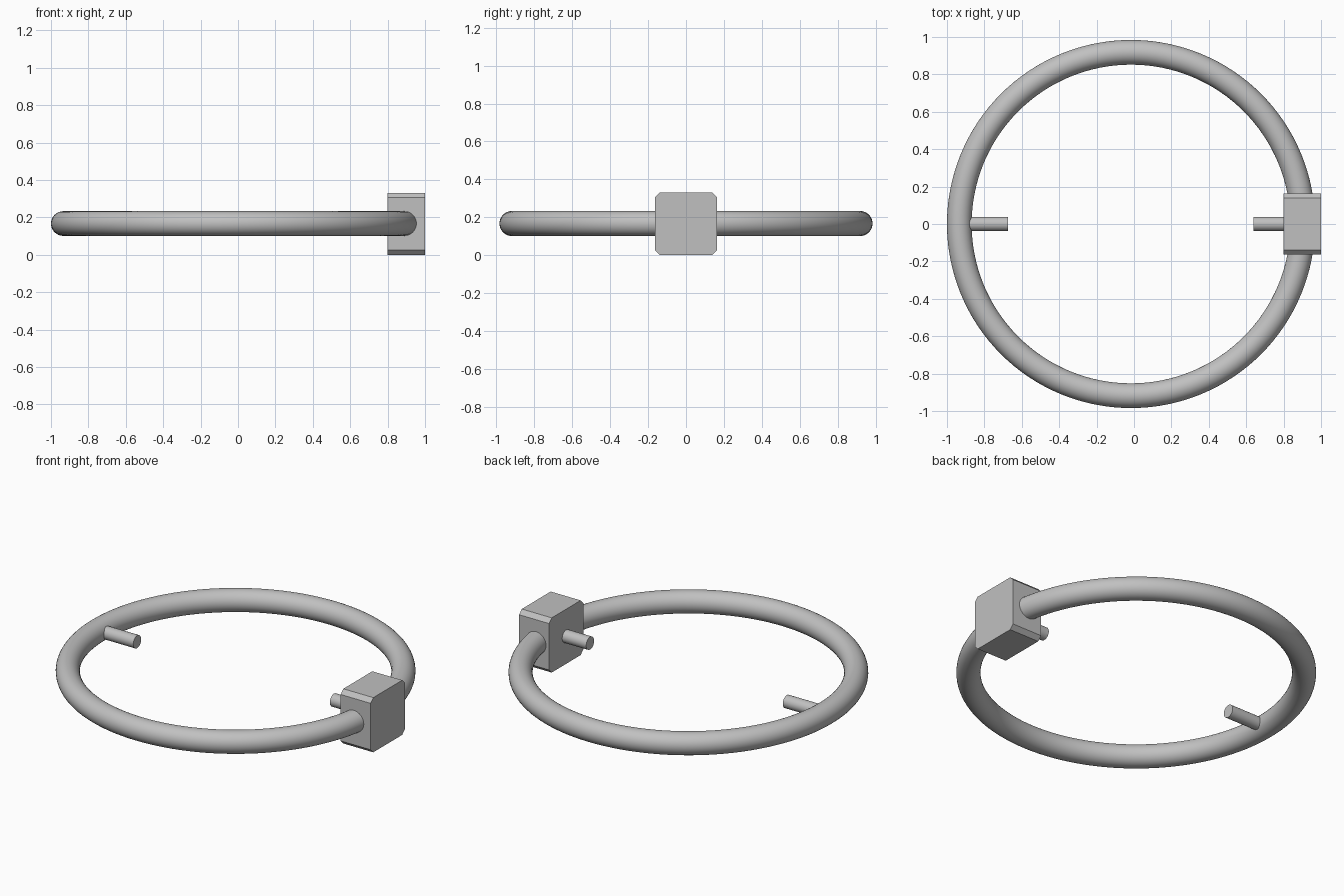
import bpy
import math

cube = bpy.data.objects.get("Cube")
if cube:
    bpy.data.objects.remove(cube, do_unlink=True)

MID_Z = 0.167
RING_X = -0.016

grey = bpy.data.materials.new("plain grey")
grey.use_nodes = True
colour = (0.53, 0.53, 0.53, 1)
grey.diffuse_color = colour
grey.node_tree.nodes["Principled BSDF"].inputs["Base Color"].default_value = colour


def finish(name, smooth=True):
    obj = bpy.context.object
    obj.name = name
    obj.data.materials.append(grey)
    if smooth:
        bpy.ops.object.shade_smooth_by_angle(angle=math.radians(30))
    return obj


def pin(name, x0, x1):
    bpy.ops.mesh.primitive_cylinder_add(
        vertices=32, radius=0.038, depth=x1 - x0,
        location=((x0 + x1) / 2, 0, MID_Z), rotation=(0, math.pi / 2, 0))
    return finish(name)


# Round ring
bpy.ops.mesh.primitive_torus_add(
    location=(RING_X, 0, MID_Z), major_radius=0.918, minor_radius=0.066,
    major_segments=128, minor_segments=32)
finish("ring")

# Block with the four edges along x chamfered
bpy.ops.mesh.primitive_cube_add(size=1, location=(0.9, 0, 0.165))
block = bpy.context.object
block.scale = (0.2, 0.326, 0.33)
bpy.ops.object.transform_apply(location=False, rotation=False, scale=True)
weights = block.data.attributes.new("bevel_weight_edge", "FLOAT", "EDGE")
for edge in block.data.edges:
    a, b = (block.data.vertices[i].co for i in edge.vertices)
    weights.data[edge.index].value = 1.0 if abs(a.x - b.x) > 0.1 else 0.0
bevel = block.modifiers.new("chamfer", "BEVEL")
bevel.limit_method = "WEIGHT"
bevel.width = 0.025
bevel.segments = 1
finish("clasp_block", smooth=False)

# Pins pointing inward from the block and from the opposite side of the ring
pin("block_pin", 0.64, 0.85)
pin("ring_pin", -0.93, -0.673)
